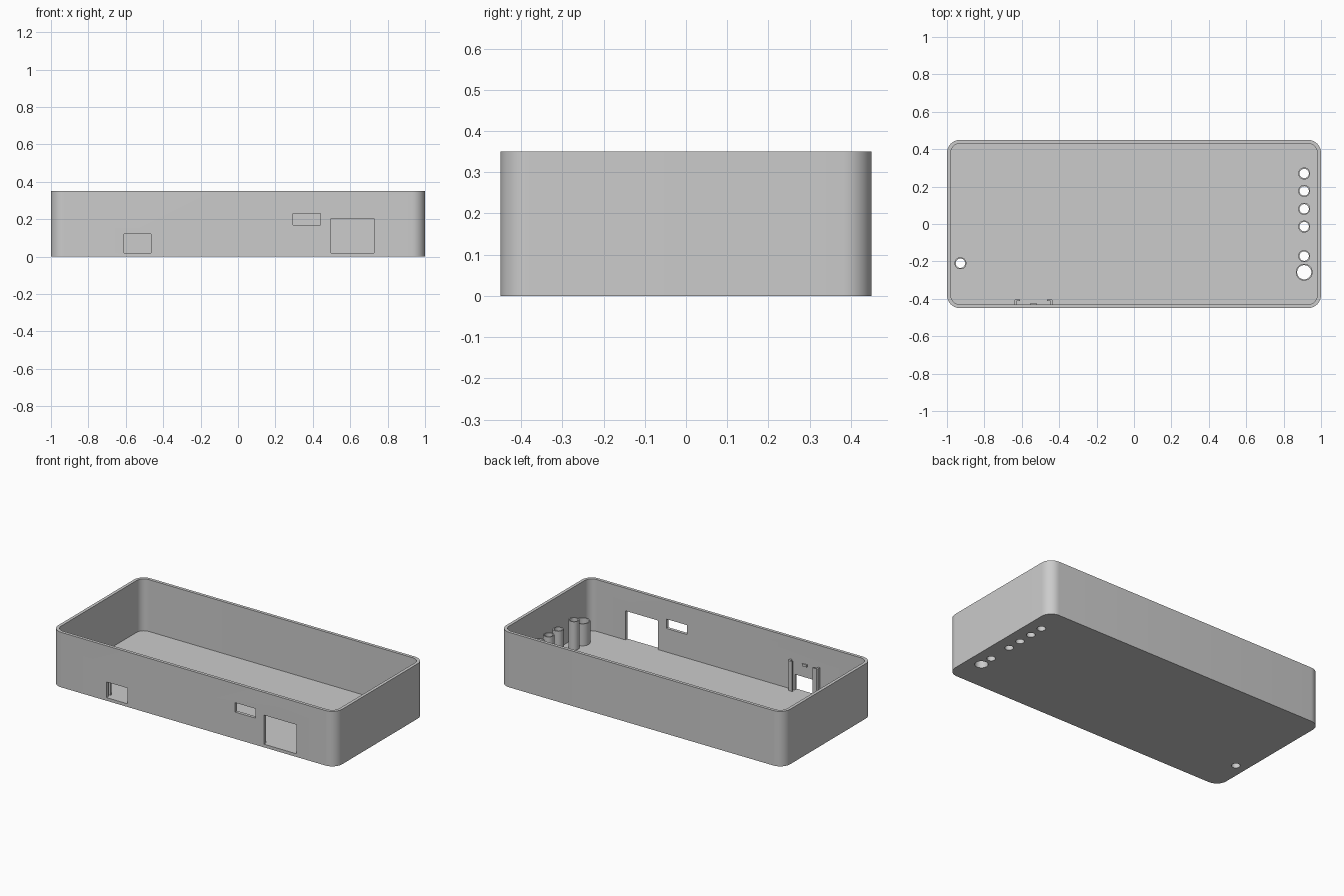
import bpy, bmesh, math

cube = bpy.data.objects.get("Cube")
if cube:
    bpy.data.objects.remove(cube, do_unlink=True)

grey = bpy.data.materials.new("plain grey")
grey.use_nodes = True
colour = (0.6, 0.6, 0.6, 1)
grey.diffuse_color = colour
grey.node_tree.nodes["Principled BSDF"].inputs["Base Color"].default_value = colour

HX, HY, HEIGHT = 1.0, 0.45, 0.35
WALL = FLOOR = 0.02
RADIUS = 0.07


def prism(name, outline, z0, z1):
    """Extrude a flat outline from z0 up to z1."""
    bm = bmesh.new()
    face = bm.faces.new([bm.verts.new((x, y, z0)) for x, y in outline])
    top = bmesh.ops.extrude_face_region(bm, geom=[face])["geom"]
    verts = [v for v in top if isinstance(v, bmesh.types.BMVert)]
    bmesh.ops.translate(bm, verts=verts, vec=(0, 0, z1 - z0))
    bmesh.ops.recalc_face_normals(bm, faces=bm.faces)
    mesh = bpy.data.meshes.new(name)
    bm.to_mesh(mesh)
    bm.free()
    mesh.materials.append(grey)
    obj = bpy.data.objects.new(name, mesh)
    bpy.context.collection.objects.link(obj)
    return obj


def circle(x, y, r, n=32):
    return [(x + r * math.cos(math.tau * i / n), y + r * math.sin(math.tau * i / n))
            for i in range(n)]


def rounded(hx, hy, r, n=10):
    points = []
    for k, (sx, sy) in enumerate([(1, 1), (-1, 1), (-1, -1), (1, -1)]):
        for i in range(n + 1):
            a = math.pi / 2 * (k + i / n)
            points.append((sx * (hx - r) + r * math.cos(a), sy * (hy - r) + r * math.sin(a)))
    return points


def rect(x0, x1, y0, y1):
    return [(x0, y0), (x1, y0), (x1, y1), (x0, y1)]


def cut(obj, cutter):
    """Subtract the cutter and throw it away."""
    cutter.hide_render = True
    mod = obj.modifiers.new("cut", "BOOLEAN")
    mod.operation, mod.solver, mod.object = "DIFFERENCE", "EXACT", cutter
    bpy.context.view_layer.objects.active = obj
    bpy.ops.object.modifier_apply(modifier=mod.name)
    bpy.data.objects.remove(cutter, do_unlink=True)


def smooth(obj):
    bpy.ops.object.select_all(action="DESELECT")
    obj.select_set(True)
    bpy.context.view_layer.objects.active = obj
    bpy.ops.object.shade_smooth_by_angle(angle=math.radians(30))


# Open tray with rounded corners
tray = prism("tray", rounded(HX, HY, RADIUS), 0, HEIGHT)
cut(tray, prism("cavity", rounded(HX - WALL, HY - WALL, RADIUS - WALL), FLOOR, HEIGHT + 0.1))

# Socket openings in the front wall: x range, z range
for x0, x1, z0, z1 in [(-0.61, -0.465, FLOOR, 0.12),
                       (0.295, 0.44, 0.17, 0.23),
                       (0.498, 0.728, FLOOR, 0.205)]:
    cut(tray, prism("opening", rect(x0, x1, -HY - 0.1, -HY + WALL + 0.01), z0, z1))

# Hollow guide tubes, open through the floor: x, y, outer radius, top
tubes = [(0.91, y, 0.032, 0.2) for y in (0.27, 0.177, 0.081, -0.014, -0.172)]
tubes += [(0.91, -0.258, 0.045, 0.16), (-0.928, -0.21, 0.032, 0.2)]
for i, (x, y, r, top) in enumerate(tubes):
    bore = r - 0.007
    cut(tray, prism("bore", circle(x, y, bore), -0.1, FLOOR + 0.05))
    tube = prism(f"guide_tube_{i + 1}", circle(x, y, r), FLOOR, top)
    cut(tube, prism("bore", circle(x, y, bore), -0.1, top + 0.1))
    smooth(tube)
smooth(tray)

# Pair of hooked board rails beside the low opening
MID, INNER = -0.5375, -HY + WALL
for side, label in ((-1, "right"), (1, "left")):
    hook = [(0.105, INNER), (0.105, -0.411), (0.098, -0.404), (0.072, -0.404),
            (0.072, -0.413), (0.092, -0.413), (0.092, INNER)]
    prism(f"board_rail_{label}", [(MID + side * x, y) for x, y in hook], FLOOR, 0.21)

# Small snap bump above the low opening
prism("snap_bump", rect(MID - 0.016, MID + 0.016, INNER, INNER + 0.007), 0.19, 0.205)
